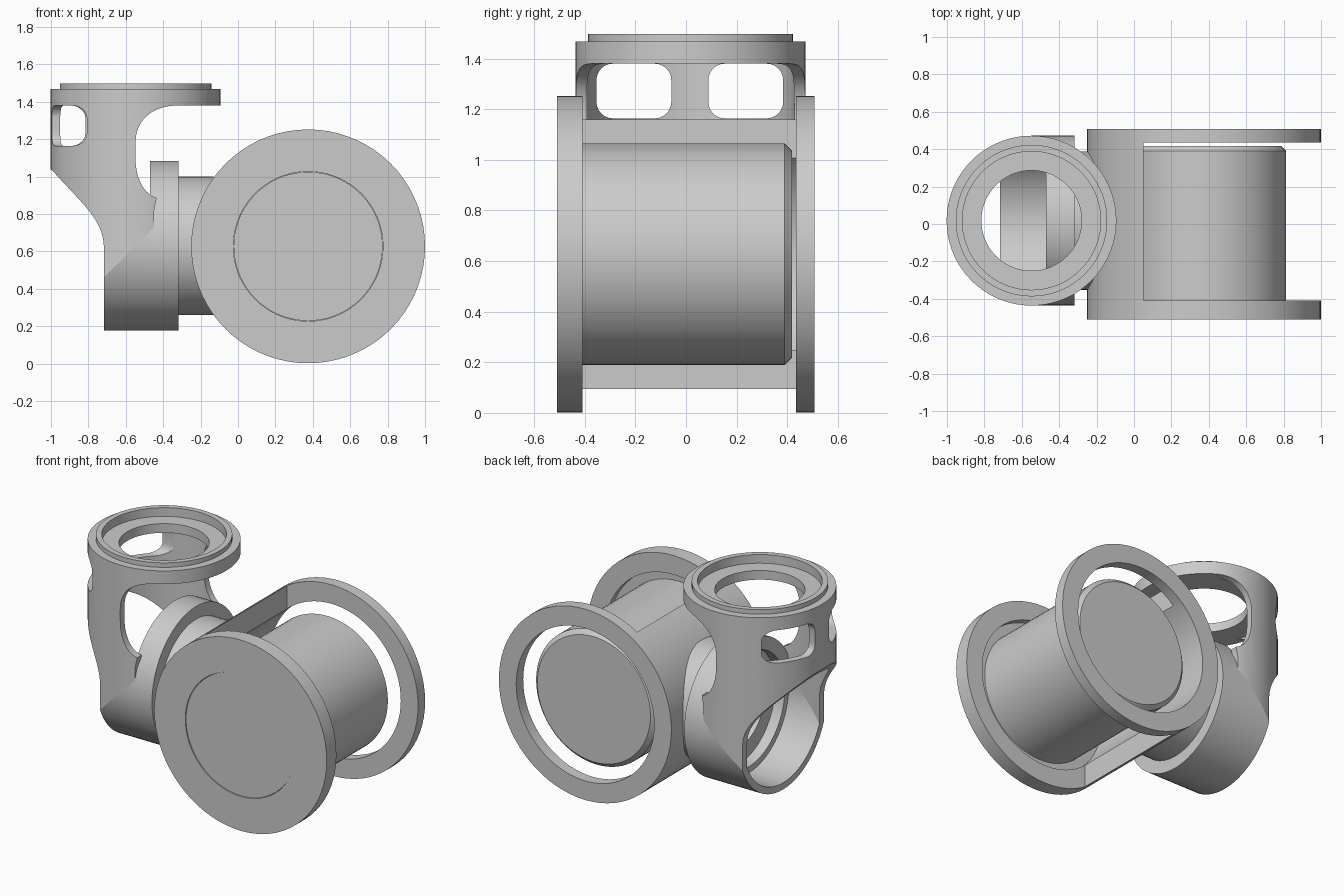
import bpy, bmesh, math
from mathutils import Matrix, Vector

cube = bpy.data.objects.get("Cube")
if cube:
    bpy.data.objects.remove(cube, do_unlink=True)

grey = bpy.data.materials.new("machined grey")
grey.use_nodes = True
grey.diffuse_color = (0.6, 0.6, 0.6, 1)
grey.node_tree.nodes["Principled BSDF"].inputs["Base Color"].default_value = (0.6, 0.6, 0.6, 1)

SEGMENTS = 72
AXES = {"x": Matrix.Rotation(math.pi / 2, 4, "Y"),
        "y": Matrix.Rotation(-math.pi / 2, 4, "X"),
        "z": Matrix.Identity(4)}
parts = []


def finish(name, bm):
    bmesh.ops.recalc_face_normals(bm, faces=bm.faces)
    mesh = bpy.data.meshes.new(name)
    bm.to_mesh(mesh)
    bm.free()
    mesh.materials.append(grey)
    obj = bpy.data.objects.new(name, mesh)
    bpy.context.scene.collection.objects.link(obj)
    parts.append(obj)
    return obj


def lathe(name, profile, axis, centre, closed=True):
    """Spin (radius, distance along axis) points round an axis."""
    bm = bmesh.new()
    verts = [bm.verts.new((r, 0, t)) for r, t in profile]
    pairs = list(zip(verts, verts[1:])) + ([(verts[-1], verts[0])] if closed else [])
    edges = [bm.edges.new(p) for p in pairs]
    bmesh.ops.spin(bm, geom=verts + edges, cent=(0, 0, 0), axis=(0, 0, 1),
                   angle=2 * math.pi, steps=SEGMENTS, use_merge=False)
    bmesh.ops.remove_doubles(bm, verts=bm.verts, dist=0.0001)
    bmesh.ops.transform(bm, matrix=Matrix.Translation(centre) @ AXES[axis], verts=bm.verts)
    return finish(name, bm)


def ring(name, inner, outer, start, end, axis, centre):
    return lathe(name, [(inner, start), (outer, start), (outer, end), (inner, end)], axis, centre)


def prism(name, points, depth):
    """Extrude a closed loop of 3D points along a vector."""
    bm = bmesh.new()
    face = bm.faces.new([bm.verts.new(p) for p in points])
    out = bmesh.ops.extrude_face_region(bm, geom=[face])
    bmesh.ops.translate(bm, vec=depth, verts=[v for v in out["geom"] if isinstance(v, bmesh.types.BMVert)])
    return finish(name, bm)


def boolean(obj, tool, operation):
    mod = obj.modifiers.new("cut", "BOOLEAN")
    mod.object, mod.operation, mod.solver = tool, operation, "EXACT"
    bpy.context.view_layer.objects.active = obj
    bpy.ops.object.modifier_apply(modifier=mod.name)
    parts.remove(tool)
    bpy.data.objects.remove(tool, do_unlink=True)


def bezier(a, b, c, d, steps=14):
    a, b, c, d = map(Vector, (a, b, c, d))
    ts = [i / steps for i in range(steps + 1)]
    return [tuple(a * (1 - t) ** 3 + b * 3 * t * (1 - t) ** 2 + c * 3 * t * t * (1 - t) + d * t ** 3)
            for t in ts]


def side_prism(name, outline):
    return prism(name, [(x, -1, z) for x, z in outline], (0, 2, 0))


# Motor and its fork, on the y axis
hub = (0.375, 0, 0.627)
lathe("motor", [(0, -0.505), (0.398, -0.505), (0.398, -0.46), (0.438, -0.46),
                (0.438, 0.39), (0.41, 0.418), (0, 0.418)], "y", hub, closed=False)
lathe("front_flange", [(0.4, -0.51), (0.625, -0.51), (0.625, -0.41), (0.5, -0.41),
                       (0.5, -0.46), (0.4, -0.46)], "y", hub)
ring("rear_ring", 0.5, 0.625, 0.435, 0.508, "y", hub)
web = ring("fork_bridge", 0.5, 0.625, -0.41, 0.435, "y", hub)
boolean(web, side_prism("keep", [(-0.5, -0.5), (0.05, -0.5), (0.05, 2), (-0.5, 2)]), "INTERSECT")

# Neck and joint flange, on the x axis
R, WALL = 0.454, 0.41
elbow = (-0.548, 0.018, 0.63)
joint = (0, 0.018, 0.63)
lathe("neck", [(0, -0.33), (0.37, -0.33), (0.37, -0.13), (0, -0.13)], "x", joint, closed=False)
lathe("joint_flange", [(R, -0.47), (R, -0.318), (0.265, -0.318), (0.265, -0.40),
                       (0.37, -0.40), (0.37, -0.47)], "x", joint)

# Lower half of the mitred elbow
lower = ring("elbow_lower_tube", WALL, R, -0.9, -0.468, "x", joint)
boolean(lower, side_prism("keep", [(-0.717, 0), (-0.717, 0.461), (-0.45, 0.728), (-0.45, 0)]), "INTERSECT")

# Upper half, trimmed to a swept side outline
upper = ring("elbow_upper_tube", WALL, R, 0.2, 1.39, "z", (elbow[0], elbow[1], 0))
outline = [(-1.1, 1.45), (-1.1, 1.04), (-1.003, 1.04)]
outline += bezier((-0.99, 1.03), (-0.84, 0.86), (-0.717, 0.77), (-0.717, 0.62))
outline += [(-0.717, 0.461), (-0.45, 0.728), (-0.45, 0.81)]
outline += bezier((-0.435, 0.885), (-0.51, 0.91), (-0.548, 1.0), (-0.548, 1.1))
outline += bezier((-0.548, 1.18), (-0.548, 1.31), (-0.45, 1.38), (-0.32, 1.38))
outline += [(-0.32, 1.45)]
boolean(upper, side_prism("keep", outline), "INTERSECT")

# Pair of rounded windows through the outer wall
for side in (-1, 1):
    cy, cz, w, h, r = 0.015 + side * 0.221, 1.272, 0.148, 0.108, 0.065
    loop = []
    for i, (sy, sz) in enumerate(((1, 1), (-1, 1), (-1, -1), (1, -1))):
        for k in range(7):
            a = math.pi / 2 * (i + k / 6)
            loop.append((-1.2, cy + sy * (w - r) + r * math.cos(a), cz + sz * (h - r) + r * math.sin(a)))
    boolean(upper, prism("window_cutter", loop, (0.6, 0, 0)), "DIFFERENCE")

# Top flange with raised lip and recessed seat
lathe("top_flange", [(0.268, 1.38), (R, 1.38), (R, 1.467), (0.405, 1.467), (0.405, 1.497),
                     (0.37, 1.497), (0.37, 1.44), (0.268, 1.44)], "z", (elbow[0], elbow[1], 0))

# Smooth curved walls, keep edges crisp
bpy.ops.object.select_all(action="DESELECT")
for part in parts:
    part.select_set(True)
bpy.context.view_layer.objects.active = parts[0]
bpy.ops.object.shade_smooth_by_angle(angle=math.radians(25))
